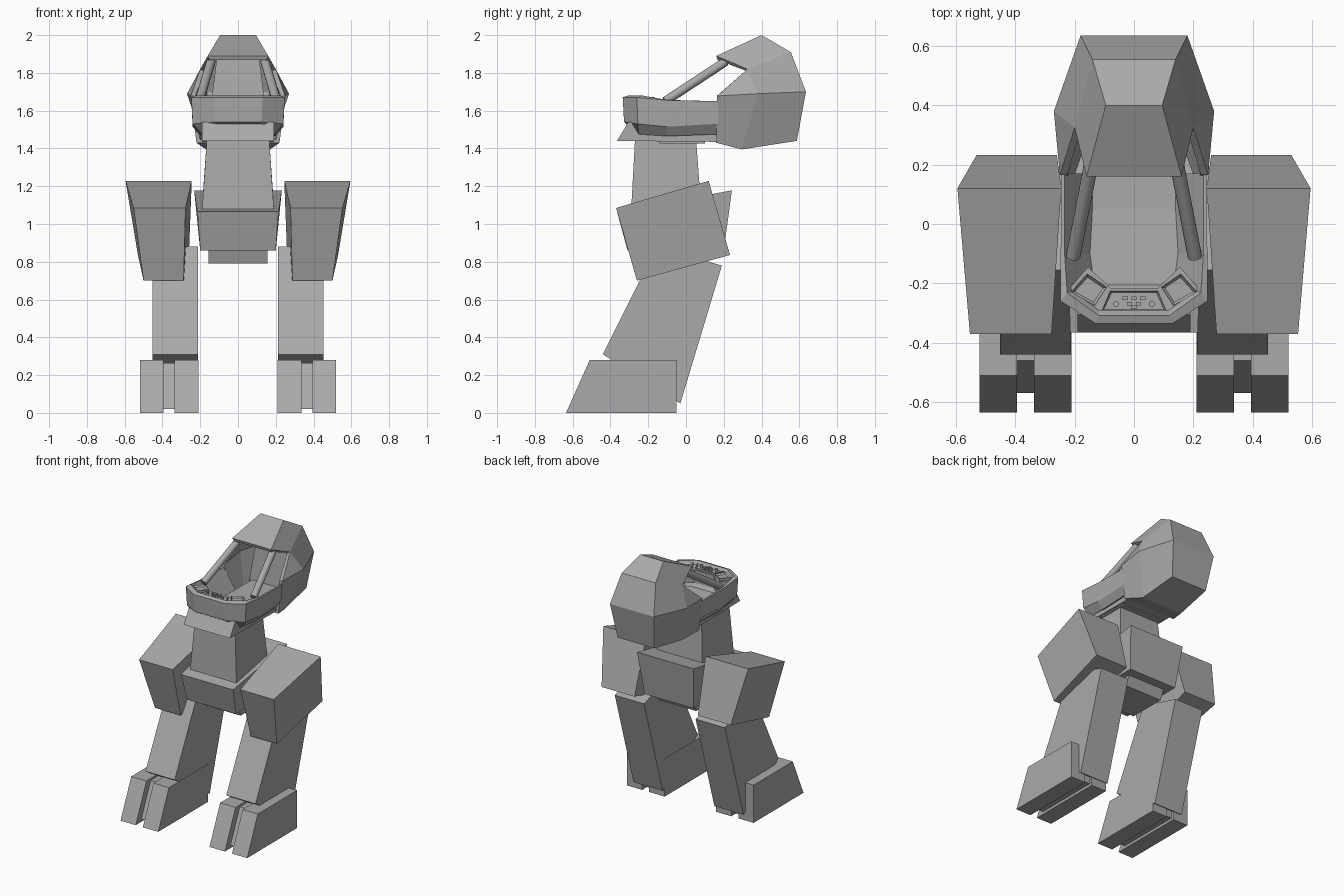
import bpy, bmesh
from mathutils import Vector

cube = bpy.data.objects.get("Cube")
if cube:
    bpy.data.objects.remove(cube, do_unlink=True)

grey = bpy.data.materials.new("plain_grey")
grey.use_nodes = True
grey.diffuse_color = (0.4, 0.4, 0.4, 1)
grey.node_tree.nodes["Principled BSDF"].inputs["Base Color"].default_value = (0.4, 0.4, 0.4, 1)


def make(name, verts, faces, inset=0, depth=0):
    """Mesh object with outward normals; optionally recess its last face."""
    bm = bmesh.new()
    vs = [bm.verts.new(v) for v in verts]
    fs = [bm.faces.new([vs[i] for i in f]) for f in faces]
    bmesh.ops.recalc_face_normals(bm, faces=bm.faces)
    if inset:
        bmesh.ops.inset_region(bm, faces=[fs[-1]], thickness=inset, depth=-depth)
    me = bpy.data.meshes.new(name)
    bm.to_mesh(me)
    bm.free()
    me.materials.append(grey)
    ob = bpy.data.objects.new(name, me)
    bpy.context.collection.objects.link(ob)
    return ob


def loft(name, rings, closed=True, **kw):
    """Skin between rings of equal length, with both ends capped."""
    n = len(rings[0])
    faces = [list(range(n))]
    for r in range(len(rings) - 1):
        for i in range(n if closed else n - 1):
            j = (i + 1) % n
            faces.append([r * n + i, r * n + j, (r + 1) * n + j, (r + 1) * n + i])
    faces.append([(len(rings) - 1) * n + i for i in range(n)])
    return make(name, [p for ring in rings for p in ring], faces, **kw)


def block(name, corners, side=1):
    """Side outline of (y, z, inner x, outer x) corners."""
    return loft(name, [[(side * c[k], c[0], c[1]) for c in corners] for k in (2, 3)])


def slab(name, profile, x0, x1, side=1):
    return block(name, [(y, z, x0, x1) for y, z in profile], side)


def plate(name, outline, z0, z1, **kw):
    return loft(name, [[(x, y, z) for x, y in outline] for z in (z0, z1)], **kw)


def both(half):
    """Complete a half outline by reflecting it across x = 0."""
    return half + [(-p[0],) + tuple(p[1:]) for p in reversed(half)]


# Legs and feet
for label, s in (("left", 1), ("right", -1)):
    toe = [(-0.635, 0), (-0.51, 0.28), (-0.05, 0.28), (-0.05, 0)]
    slab(label + "_inner_toe", toe, 0.21, 0.337, s)
    slab(label + "_outer_toe", toe, 0.395, 0.52, s)
    slab(label + "_foot_core", [(-0.57, 0.02), (-0.46, 0.265), (-0.07, 0.265), (-0.07, 0.02)],
         0.33, 0.40, s)
    slab(label + "_shin", [(-0.44, 0.31), (-0.155, 0.88), (0.19, 0.78), (-0.03, 0.05)],
         0.212, 0.452, s)
    block(label + "_thigh", [(-0.37, 1.085, 0.278, 0.553), (0.12, 1.228, 0.245, 0.595),
                             (0.233, 0.836, 0.26, 0.53), (-0.26, 0.70, 0.288, 0.50)], s)

# Body
block("pelvis", [(-0.365, 1.065, -0.215, 0.215), (0.243, 1.178, -0.232, 0.232),
                 (0.20, 0.86, -0.20, 0.20), (-0.31, 0.86, -0.20, 0.20)])
slab("pelvis_underside", [(-0.22, 0.88), (0.14, 0.88), (0.10, 0.79), (-0.19, 0.79)], -0.155, 0.155)
block("neck", [(-0.29, 1.08, -0.19, 0.19), (-0.27, 1.45, -0.165, 0.165),
               (0.053, 1.45, -0.165, 0.165), (0.08, 1.10, -0.19, 0.19)])
slab("neck_collar", [(-0.14, 1.427), (-0.14, 1.45), (0.10, 1.45), (0.10, 1.427)], -0.175, 0.175)
slab("chin", [(-0.365, 1.44), (-0.305, 1.54), (0.17, 1.50), (0.17, 1.435)], -0.19, 0.19)

# Open cockpit tub: underside, crease, rim and sloping inner walls
tub_rows = [
    [(0.20, 0.17, 1.475), (0.20, -0.10, 1.465), (0.19, -0.25, 1.475), (0.10, -0.28, 1.51)],
    [(0.235, 0.17, 1.53), (0.24, -0.10, 1.515), (0.24, -0.255, 1.53), (0.125, -0.328, 1.54)],
    [(0.245, 0.17, 1.65), (0.247, -0.10, 1.655), (0.247, -0.26, 1.67), (0.13, -0.335, 1.67)],
    [(0.234, 0.17, 1.65), (0.234, -0.10, 1.657), (0.225, -0.232, 1.68), (0.12, -0.308, 1.68)],
    [(0.14, 0.17, 1.51), (0.14, -0.10, 1.51), (0.125, -0.18, 1.51), (0.10, -0.19, 1.51)],
]
loft("cockpit_tub", [both(row) for row in tub_rows], closed=False)
slab("cabin_floor", [(0.15, 1.49), (0.15, 1.51), (0.45, 1.51), (0.45, 1.49)], -0.14, 0.14)
block("cabin_back", [(0.36, 1.50, -0.16, 0.16), (0.40, 1.90, -0.11, 0.11),
                     (0.42, 1.90, -0.11, 0.11), (0.38, 1.50, -0.16, 0.16)])

# Faceted rear shell of the head: right half points, then their reflections
half = [
    (0.16, 0.16, 1.89), (0.095, 0.40, 2.0), (0.14, 0.555, 1.91), (0.18, 0.635, 1.70),
    (0.15, 0.587, 1.44), (0.17, 0.296, 1.395), (0.22, 0.16, 1.43),
    (0.27, 0.38, 1.69), (0.25, 0.165, 1.678), (0.20, 0.325, 1.82),
]
n = len(half)
sides = [[0, 1, 2, 9], [9, 2, 3, 7], [9, 7, 8], [8, 7, 5, 6], [7, 3, 4, 5]]
faces = sides + [[i + n for i in f] for f in sides]
faces += [[i, i + 1, i + 1 + n, i + n] for i in range(6)]
shell = make("head_shell", half + [(-x, y, z) for x, y, z in half], faces)
solid = shell.modifiers.new("thickness", "SOLIDIFY")
solid.thickness = 0.025
solid.offset = -1

# Struts from rim to shell
for label, s in (("left", 1), ("right", -1)):
    low, high = Vector((s * 0.205, -0.11, 1.65)), Vector((s * 0.143, 0.21, 1.86))
    bpy.ops.mesh.primitive_cylinder_add(vertices=16, radius=0.024, depth=(high - low).length,
                                        location=(low + high) / 2)
    strut = bpy.context.object
    strut.name = label + "_strut"
    strut.rotation_euler = (high - low).to_track_quat("Z", "Y").to_euler()
    strut.data.materials.append(grey)
    bpy.ops.object.shade_smooth_by_angle()

# Dashboard with two framed screens and a central control panel
plate("dashboard", both([(0.225, -0.225), (0.12, -0.30)])
      + [(-0.155, -0.145), (-0.08, -0.215), (0.08, -0.215), (0.155, -0.145)], 1.56, 1.655)
screen = [(0.158, -0.168), (0.092, -0.213), (0.133, -0.275), (0.212, -0.23)]
for label, s in (("left", 1), ("right", -1)):
    plate(label + "_screen", [(s * x, y) for x, y in screen], 1.64, 1.672, inset=0.012, depth=0.012)
plate("control_panel", both([(0.08, -0.225), (0.108, -0.292)]), 1.64, 1.668, inset=0.008, depth=0.008)
for i, (x, y) in enumerate([(-0.03, -0.25), (0, -0.25), (0.03, -0.25), (-0.015, -0.268),
                            (0.015, -0.268), (0, -0.28)]):
    w, d = 0.009, 0.006
    plate(f"key_{i + 1}", [(x - w, y - d), (x + w, y - d), (x + w, y + d), (x - w, y + d)], 1.655, 1.672)
for label, s in (("left", 1), ("right", -1)):
    bpy.ops.mesh.primitive_cylinder_add(vertices=12, radius=0.01, depth=0.02,
                                        location=(s * 0.06, -0.27, 1.667))
    knob = bpy.context.object
    knob.name = label + "_knob"
    knob.data.materials.append(grey)
    bpy.ops.object.shade_smooth_by_angle()
